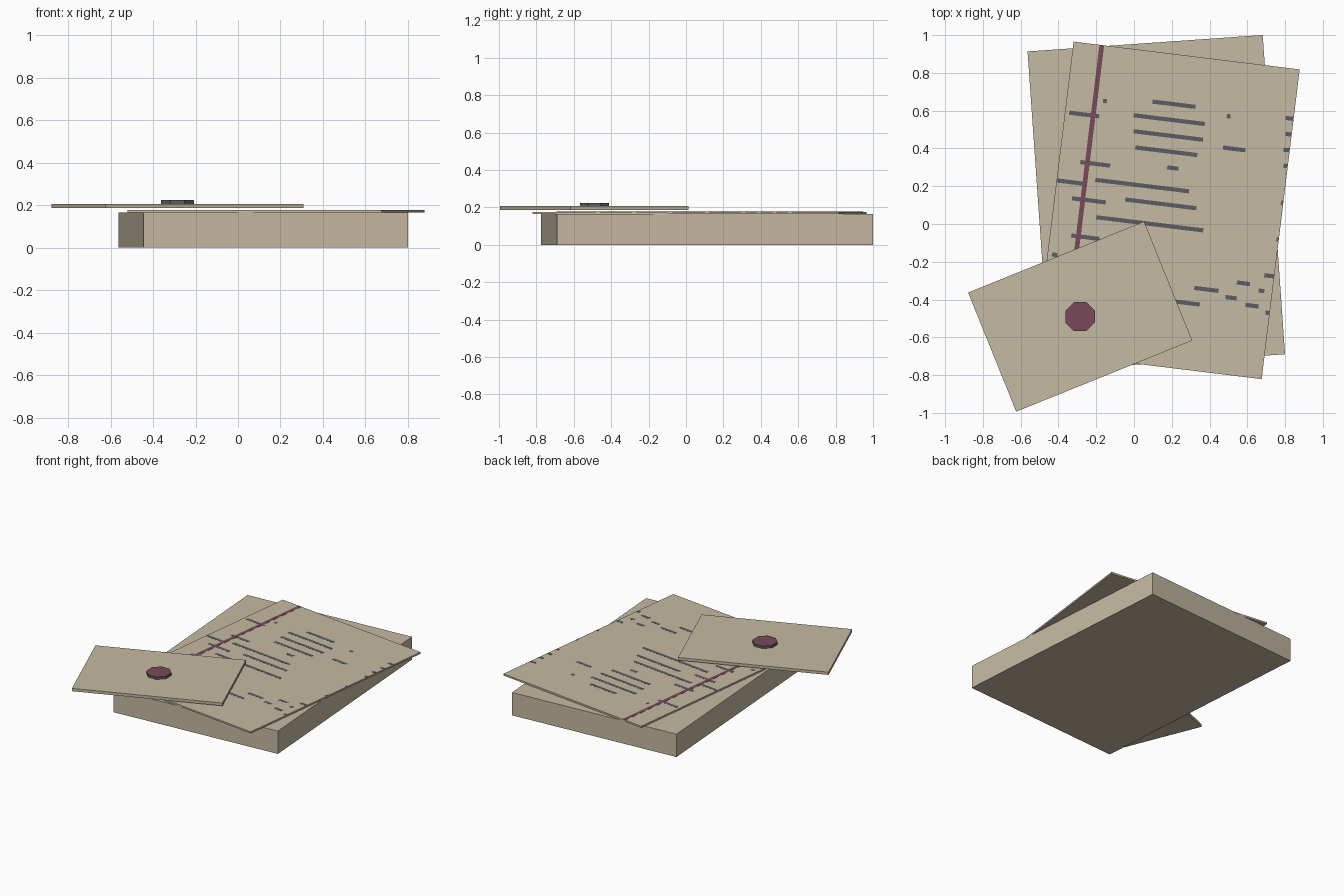
import bpy
import bmesh
from math import radians, cos, pi
from mathutils import Matrix, Vector

default_cube = bpy.data.objects.get("Cube")
if default_cube:
    bpy.data.objects.remove(default_cube, do_unlink=True)


def make_material(name, red, green, blue):
    material = bpy.data.materials.new(name)
    material.use_nodes = True
    colour = (red, green, blue, 1)
    material.diffuse_color = colour
    for node in material.node_tree.nodes:
        if node.type == 'BSDF_PRINCIPLED':
            node.inputs["Base Color"].default_value = colour
    return material


parchment = make_material("parchment", .56, .49, .36)
slate_ink = make_material("slate ink", .105, .11, .13)
wine_red = make_material("wine red", .19, .07, .1)


def finish(bm, name, material, centre, angle):
    """Turn a bmesh into an object placed flat at a centre and heading."""
    mesh = bpy.data.meshes.new(name)
    bm.to_mesh(mesh)
    bm.free()
    mesh.materials.append(material)
    thing = bpy.data.objects.new(name, mesh)
    thing.location = (centre[0], centre[1], 0)
    thing.rotation_euler.z = radians(angle)
    bpy.context.collection.objects.link(thing)
    return thing


def add_box(bm, left, right, front, back, bottom, top):
    size = Vector((right - left, back - front, top - bottom))
    middle = Vector((right + left, back + front, top + bottom)) / 2
    matrix = Matrix.Translation(middle) @ Matrix.Diagonal(size).to_4x4()
    bmesh.ops.create_cube(bm, size=1, matrix=matrix)


def slab(name, centre, angle, width, depth, bottom, top):
    bm = bmesh.new()
    add_box(bm, -width / 2, width / 2, -depth / 2, depth / 2, bottom, top)
    return finish(bm, name, parchment, centre, angle)


def octagon(name, material, centre, across, bottom, top):
    bm = bmesh.new()
    radius = across / 2 / cos(pi / 8)
    matrix = (Matrix.Translation((0, 0, (bottom + top) / 2))
              @ Matrix.Rotation(pi / 8, 4, 'Z'))
    bmesh.ops.create_cone(bm, cap_ends=True, segments=8, radius1=radius,
                          radius2=radius, depth=top - bottom, matrix=matrix)
    return finish(bm, name, material, centre, 0)


# Paper stack, loose sheet and small envelope
slab("paper_stack", (.118, .112), 4, 1.248, 1.694, 0, .164)
sheet_centre, sheet_angle = (.178, .072), -7
sheet_top = .176
slab("loose_sheet", sheet_centre, sheet_angle, 1.206, 1.652, .164, sheet_top)
envelope_centre = (-.285, -.49)
slab("envelope", envelope_centre, 22, 1.005, .68, .186, .206)

# Seal on the envelope
octagon("seal_body", slate_ink, envelope_centre, .155, .206, .222)
octagon("seal_face", wine_red, envelope_centre, .153, .222, .224)

# Margin rule along the left side of the sheet
bm = bmesh.new()
add_box(bm, -.465, -.44, -.825, .825, sheet_top, sheet_top + .001)
finish(bm, "margin_rule", wine_red, sheet_centre, sheet_angle)

# Writing strokes: row number -> spans in hundredths across the sheet
strokes = {
    0: [(-15, 8), (56, 60)], 1: [(-41, -39), (25, 27)],
    3: [(-24, 14), (57, 60)], 4: [(-58, -42)],
    6: [(-23, 14), (57, 60)], 7: [(25, 37)],
    9: [(-21, 12), (58, 60)], 12: [(-3, 3)], 13: [(-49, -33)],
    16: [(-40, 10), (59, 60)], 17: [(-60, -44)],
    19: [(-23, 15)], 20: [(-51, -33)],
    23: [(-37, 20), (59, 60)], 27: [(-49, -34)],
    30: [(55, 60)], 31: [(-58, -55)], 32: [(41, 48)], 33: [(53, 56)],
    34: [(19, 32)], 35: [(36, 42)], 36: [(47, 54)],
    37: [(10, 23), (58, 60)],
}
bm = bmesh.new()
for row, spans in strokes.items():
    middle = .562 - row * .028
    for start, end in spans:
        add_box(bm, start / 100, end / 100, middle - .011, middle + .011,
                sheet_top, sheet_top + .0006)
finish(bm, "writing_strokes", slate_ink, sheet_centre, sheet_angle)
